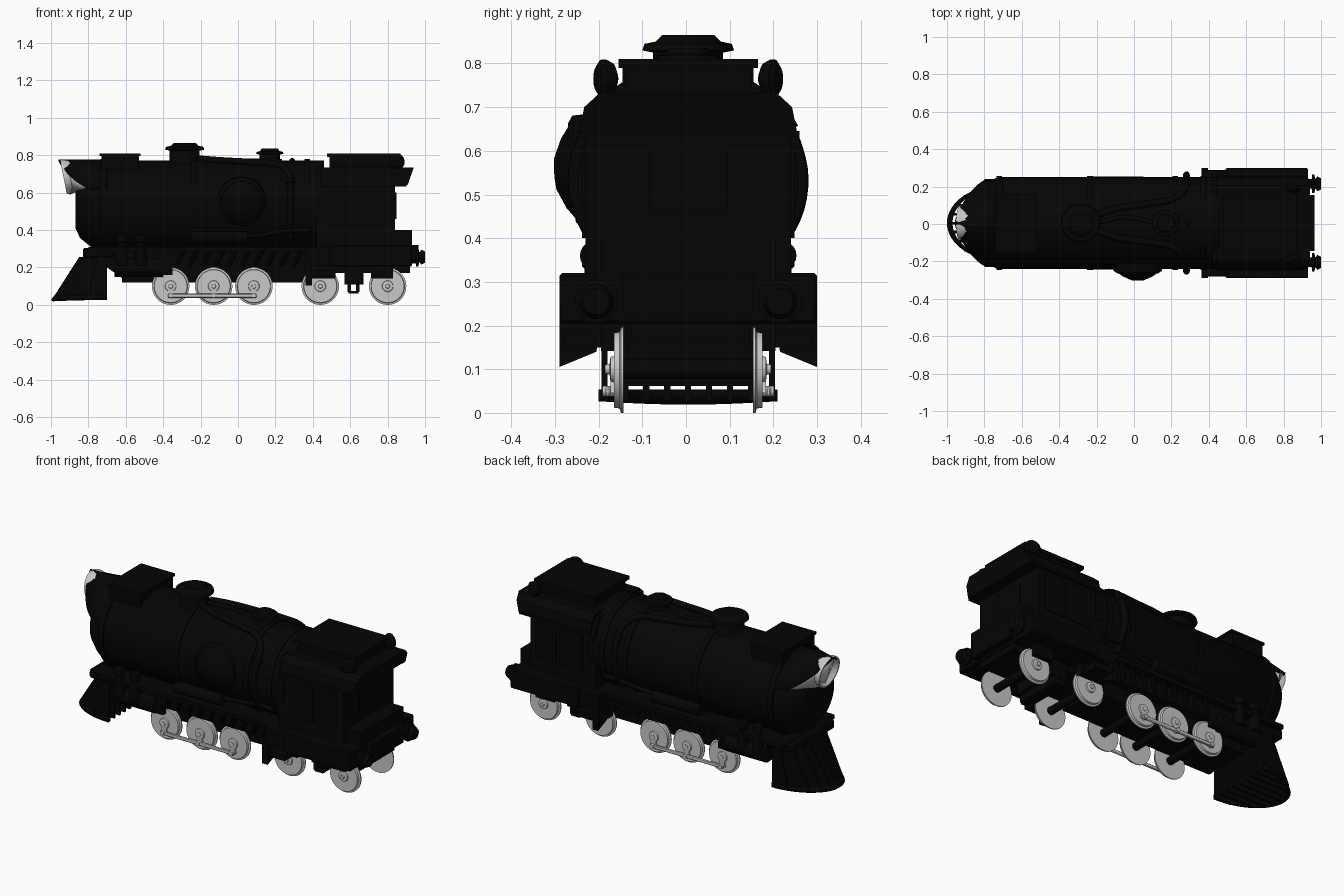
import bpy, bmesh, math
from mathutils import Vector

cube = bpy.data.objects.get("Cube")
if cube:
    bpy.data.objects.remove(cube)

parts = []


def material(name, value):
    m = bpy.data.materials.new(name)
    m.use_nodes = True
    color = (value, value, value, 1)
    m.diffuse_color = color
    m.node_tree.nodes["Principled BSDF"].inputs["Base Color"].default_value = color
    return m


BLACK = material("black_paint", 0.0015)
STEEL = material("pale_steel", 0.58)


def finish(name, bm, mat=BLACK):
    bmesh.ops.recalc_face_normals(bm, faces=bm.faces)
    mesh = bpy.data.meshes.new(name)
    bm.to_mesh(mesh)
    bm.free()
    mesh.materials.append(mat)
    ob = bpy.data.objects.new(name, mesh)
    bpy.context.collection.objects.link(ob)
    parts.append(ob)
    return ob


def box(name, x, y, z, mat=BLACK, bevel=0):
    bm = bmesh.new()
    bmesh.ops.create_cube(bm, size=1)
    for v in bm.verts:
        v.co = [lo + (c + 0.5) * (hi - lo) for c, (lo, hi) in zip(v.co, (x, y, z))]
    ob = finish(name, bm, mat)
    if bevel:
        ob.modifiers.new("bevel", 'BEVEL').width = bevel
    return ob


def prism(name, outline, span, axis, mat=BLACK):
    """Extrude an outline along x ('X': points are y,z) or y ('Y': points are x,z)."""
    bm = bmesh.new()
    put = (lambda a, b, d: (d, a, b)) if axis == 'X' else (lambda a, b, d: (a, d, b))
    ends = [[bm.verts.new(put(a, b, d)) for a, b in outline] for d in span]
    for ring in ends:
        bm.faces.new(ring)
    for i in range(len(outline)):
        j = (i + 1) % len(outline)
        bm.faces.new((ends[0][i], ends[0][j], ends[1][j], ends[1][i]))
    return finish(name, bm, mat)


def lathe(name, profile, origin, axis, mat=BLACK, n=32):
    """Revolve (radius, height) points round an axis."""
    q = Vector(axis).to_track_quat('Z', 'Y')
    bm = bmesh.new()
    rings = [[bm.verts.new(Vector(origin) + q @ Vector(
        (r * math.cos(math.tau * i / n), r * math.sin(math.tau * i / n), h)))
        for i in range(n)] for r, h in profile]
    for a, b in zip(rings, rings[1:]):
        for i in range(n):
            bm.faces.new((a[i], a[(i + 1) % n], b[(i + 1) % n], b[i]))
    bm.faces.new(rings[0])
    bm.faces.new(rings[-1])
    return finish(name, bm, mat)


def rod(name, a, b, r, mat=BLACK, n=16):
    d = Vector(b) - Vector(a)
    return lathe(name, [(r, 0), (r, d.length)], a, d, mat, n)


def sheet(name, rows, thickness, mat=BLACK):
    """Skin neighbouring rows of points into a thin shell."""
    bm = bmesh.new()
    grid = [[bm.verts.new(p) for p in row] for row in rows]
    for a, b in zip(grid, grid[1:]):
        for k in range(len(a) - 1):
            bm.faces.new((a[k], a[k + 1], b[k + 1], b[k]))
    ob = finish(name, bm, mat)
    ob.modifiers.new("thickness", 'SOLIDIFY').thickness = thickness


def pipe(name, points, r):
    cu = bpy.data.curves.new(name, 'CURVE')
    cu.dimensions, cu.bevel_depth, cu.bevel_resolution = '3D', r, 3
    cu.resolution_u = 6
    sp = cu.splines.new('BEZIER')
    sp.bezier_points.add(len(points) - 1)
    for bp, co in zip(sp.bezier_points, points):
        bp.co = co
        bp.handle_left_type = bp.handle_right_type = 'AUTO'
    cu.materials.append(BLACK)
    cu.use_fill_caps = True
    ob = bpy.data.objects.new(name, cu)
    bpy.context.collection.objects.link(ob)
    parts.append(ob)


AXIS_Z, R = 0.528, 0.245


def on_boiler(x, angle, r=R + 0.012):
    return (x, r * math.sin(angle), AXIS_Z + r * math.cos(angle))


# Boiler with rounded nose and raised bands
nose = [(0.05, -0.87), (0.12, -0.868), (0.17, -0.845), (0.215, -0.79), (R, -0.73)]
lathe("boiler", nose + [(R, 0.46)], (0, 0, AXIS_Z), (1, 0, 0), n=48)
for x in (-0.72, -0.235, 0.22, 0.37):
    lathe("boiler_band", [(0.252, -0.015), (0.252, 0.015)], (x, 0, AXIS_Z), (1, 0, 0), n=48)

# Pointed hood, with a pale reflector wall below its edge
steps, reach = 24, 1.17
hood, reflector = [], []
for i in range(steps + 1):
    u = 2 * i / steps - 1
    back = on_boiler(-0.7, u * reach, 0.25)
    tip = Vector((-0.96 + 0.16 * abs(u) ** 1.3, back[1],
                  back[2] - 0.045 * math.sin(math.pi * abs(u))))
    low = Vector((-0.9 + 0.09 * abs(u), back[1] * 0.85, 0.59 + 0.035 * abs(u)))
    hood.append([back, tip])
    reflector.append([tip + Vector((0.015, 0, -0.004)), low])
sheet("hood", hood, 0.01)
sheet("reflector", reflector, 0.006, STEEL)
lathe("headlamp", [(0.055, 0), (0.075, 0.05), (0.093, 0.1), (0.093, 0.115),
                   (0.085, 0.115), (0.05, 0.07), (0.02, 0.06)],
      (-0.82, 0, 0.705), (-1, 0, -0.2), STEEL)

# Roof box and domes
box("smokebox_top", (-0.73, -0.53), (-0.15, 0.15), (0.72, 0.795))
box("smokebox_lid", (-0.74, -0.52), (-0.155, 0.155), (0.795, 0.81))
lathe("main_dome", [(0.1, 0), (0.08, 0.04), (0.08, 0.09), (0.105, 0.095), (0.1, 0.11),
                    (0.075, 0.115), (0.06, 0.13)], (-0.285, 0, 0.735), (0, 0, 1))
lathe("rear_dome", [(0.07, 0), (0.055, 0.03), (0.055, 0.065), (0.073, 0.07), (0.07, 0.08),
                    (0.05, 0.085), (0.045, 0.097)], (0.17, 0, 0.738), (0, 0, 1))
lathe("whistle", [(0.015, 0), (0.015, 0.04), (0.006, 0.05)], (0.29, 0, 0.735), (0, 0, 1), n=12)

# Domed round side cover, on the right only
lathe("side_cover", [(0.132, 0), (0.13, 0.05), (0.112, 0.062), (0.11, 0.058), (0.08, 0.08),
                     (0.035, 0.1), (0.01, 0.102)], (0.02, -0.205, 0.555), (0, -1, -0.08), n=40)

# Cab body, vaulted roof, raised roof and rear tank
cab = [(-0.235, 0.29), (-0.235, 0.66), (-0.2, 0.72), (0.2, 0.72), (0.235, 0.66), (0.235, 0.29)]
prism("cab", cab, (0.42, 0.84), 'X')
roof = prism("cab_roof", [(-0.25, 0.64), (-0.238, 0.7), (-0.2, 0.735), (0.2, 0.735),
                          (0.238, 0.7), (0.25, 0.64)], (0.44, 0.94), 'X')
for v in roof.data.vertices:
    if v.co.x > 0.9:
        v.co.x -= (0.735 - v.co.z) * 0.35
box("raised_roof", (0.49, 0.85), (-0.145, 0.145), (0.72, 0.79))
box("raised_roof_lid", (0.475, 0.87), (-0.16, 0.16), (0.79, 0.81))
box("rear_tank", (0.83, 0.93), (-0.2, 0.2), (0.22, 0.4))
box("cab_rear_window", (0.838, 0.848), (-0.09, 0.09), (0.46, 0.6))

# Platform and underframe
box("platform", (0.49, 0.93), (-0.295, 0.295), (0.205, 0.32), bevel=0.006)
box("platform_front", (0.365, 0.49), (-0.28, 0.28), (0.21, 0.31))
box("running_board", (-0.8, 0.4), (-0.235, 0.235), (0.285, 0.31))
box("skirt", (-0.62, 0.4), (-0.19, 0.19), (0.2, 0.29))
box("main_frame", (-0.62, 0.37), (-0.13, 0.13), (0.12, 0.3))
box("rear_frame", (0.36, 0.92), (-0.13, 0.13), (0.17, 0.3))
box("truck_bolster", (0.57, 0.67), (-0.14, 0.14), (0.11, 0.2))
for x in (0.585, 0.63):
    box("truck_post", (x, x + 0.02), (-0.14, 0.14), (0.07, 0.115))
box("truck_foot", (0.59, 0.645), (-0.14, 0.14), (0.062, 0.075))
box("front_beam", (-0.83, -0.66), (-0.2, 0.2), (0.25, 0.305), bevel=0.01)
box("rear_beam", (0.92, 0.965), (-0.15, 0.15), (0.22, 0.32))
prism("front_frame", [(-0.75, 0.28), (-0.7, 0.2), (-0.6, 0.13), (-0.6, 0.29)], (-0.14, 0.14), 'Y')


def wheel(x, s, hub):
    lathe("wheel", [(0.1, 0), (0.1, 0.006), (0.09, 0.009), (0.088, 0.022), (0.03, 0.022),
                    (0.028, 0.03), (0.012, 0.032), (0.011, hub)],
          (x, s * 0.148, 0.1), (0, s, 0), STEEL, 40)


# Parts that repeat on both sides
for s in (-1, 1):
    for x in (-0.36, -0.13, 0.085):
        wheel(x, s, 0.034)
        rod("crank_pin", (x, s * 0.16, 0.05), (x, s * 0.196, 0.05), 0.012, STEEL)
        prism("crank", [(x - 0.022, 0.045), (x + 0.022, 0.045), (x + 0.008, 0.105),
                        (x - 0.008, 0.105)], (s * 0.165, s * 0.178), 'Y', STEEL)
    for x, front, rear in ((0.44, 0.08, 0.08), (0.8, 0.09, 0.03)):
        wheel(x, s, 0.042)
        box("axle_guard", (x - front, x + rear), sorted((s * 0.15, s * 0.2)), (0.142, 0.21))
    box("side_rod", (-0.375, 0.1), sorted((s * 0.178, s * 0.19)), (0.038, 0.06), STEEL, 0.004)

    # Steam cylinder, pumps and air tank
    rod("steam_cylinder", (-0.66, s * 0.175, 0.2), (-0.4, s * 0.175, 0.2), 0.05)
    box("slide_bar", (-0.42, -0.35), sorted((s * 0.17, s * 0.2)), (0.16, 0.2))
    for x in (-0.62, -0.52):
        lathe("pump", [(0.03, 0), (0.03, 0.1), (0.022, 0.105), (0.022, 0.12), (0.028, 0.125),
                       (0.028, 0.16)], (x, s * 0.215, 0.21), (0, 0, 1), n=20)
    rod("air_tank", (-0.25, s * 0.215, 0.36), (0.05, s * 0.215, 0.36), 0.033, n=20)

    # Slanting braces below the running board
    for i in range(10):
        x = -0.33 + i * 0.07
        rod("brace", (x, s * 0.19, 0.21), (x + 0.04, s * 0.215, 0.29), 0.012, n=8)

    # Steps, buffers and roof lamps
    prism("step", [(s * 0.2, 0.22), (s * 0.295, 0.22), (s * 0.295, 0.105), (s * 0.21, 0.14)],
          (0.36, 0.395), 'X')
    box("step_tread", (0.36, 0.5), sorted((s * 0.2, s * 0.285)), (0.15, 0.185))
    lathe("buffer", [(0.035, 0), (0.025, 0.015), (0.025, 0.03), (0.05, 0.032), (0.05, 0.044),
                     (0.025, 0.05), (0.04, 0.06), (0.03, 0.08)], (0.92, s * 0.21, 0.255), (1, 0, 0))
    lathe("roof_lamp", [(0.015, 0), (0.036, 0.01), (0.044, 0.025), (0.044, 0.035), (0.03, 0.045)],
          (0.838, s * 0.165, 0.765), (0.35, s, 0))
    rod("lamp_stand", (0.847, s * 0.188, 0.7), (0.847, s * 0.188, 0.75), 0.015)

    # Cab windows and frames
    for x0, x1, z0, z1 in ((0.43, 0.465, 0.47, 0.61), (0.5, 0.65, 0.4, 0.61), (0.67, 0.8, 0.4, 0.61)):
        box("window_frame", (x0, x1), sorted((s * 0.233, s * 0.243)), (z0, z1))
    box("drip_rail", (0.44, 0.9), sorted((s * 0.235, s * 0.255)), (0.632, 0.645))

    # Pipes running over the boiler
    pipe("steam_pipe", [on_boiler(x, s * a) for x, a in (
        (-0.21, 0.15), (-0.1, 0.3), (0.08, 0.42), (0.22, 0.55), (0.27, 0.8), (0.28, 1.2),
        (0.28, 1.7), (0.28, 2.3))], 0.018)
    rod("pipe_flange", on_boiler(0.28, s * 1.0), on_boiler(0.28, s * 1.1), 0.026)
    pipe("feed_pipe", [on_boiler(x, s * a) for x, a in (
        (0.05, 2.25), (0.15, 2.2), (0.28, 2.1), (0.38, 2.1))], 0.012)

pipe("crown_pipe", [(-0.2, 0, 0.785), (-0.05, 0.03, 0.772), (0.12, 0, 0.77)], 0.012)
for x in (-0.36, -0.13, 0.085, 0.44, 0.8):
    rod("axle", (x, -0.15, 0.1), (x, 0.15, 0.1), 0.022)

# Pilot: upright fins behind a curved bottom rail
rail = []
for i in range(33):
    a = (i / 16 - 1) * math.pi / 2
    c, y = math.cos(a), 0.205 * math.sin(a)
    rail.append([(-0.7 - 0.3 * c, y, 0.026), (-0.7 - 0.28 * c, y, 0.054)])
sheet("pilot_rail", rail, 0.012)
for i in range(-4, 5):
    y = i * 0.048
    c = math.sqrt(1 - (y / 0.205) ** 2)
    prism("pilot_fin", [(-0.7 - 0.295 * c, 0.028), (-0.7 - 0.15 * c, 0.255), (-0.7, 0.255),
                        (-0.7, 0.028)], (y - 0.007, y + 0.007), 'Y')

# Centre the whole model and smooth the curved faces
bpy.ops.object.select_all(action='DESELECT')
for ob in parts:
    ob.location.y += 0.005
    if ob.type == 'MESH':
        ob.select_set(True)
        bpy.context.view_layer.objects.active = ob
bpy.ops.object.shade_smooth_by_angle(angle=math.radians(35))
